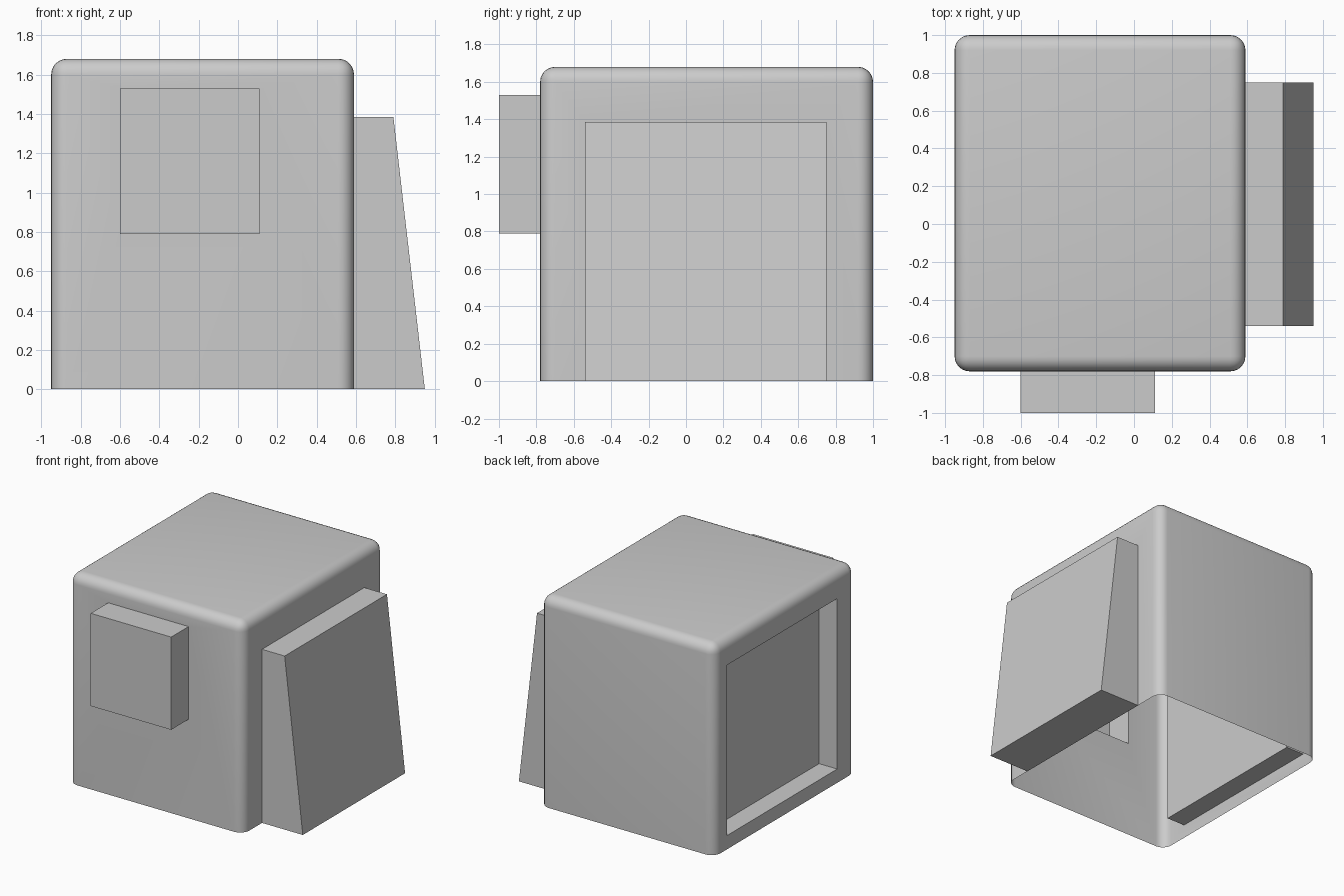
import bpy, bmesh, math
from mathutils import Vector

if "Cube" in bpy.data.objects:
    bpy.data.objects.remove(bpy.data.objects["Cube"])

LO, HI = Vector((-0.95, -0.78, 0.0)), Vector((0.59, 1.0, 1.68))


def panel(bm, direction, side, height, depth_bottom, depth_top):
    """Inset one flat wall to a rectangle and push it in or out."""
    d = Vector(direction)
    axis = 0 if d.x else 1
    other = 1 - axis
    wall = max((f for f in bm.faces if f.normal.dot(d) > 0.999),
               key=lambda f: f.calc_area())
    bmesh.ops.inset_individual(bm, faces=[wall], thickness=0.05)
    mid = wall.calc_center_median()
    for v in wall.verts:
        v.co[other] = side[v.co[other] > mid[other]]
        v.co.z = height[v.co.z > mid.z]
    cap = bmesh.ops.extrude_discrete_faces(bm, faces=[wall])["faces"][0]
    mid_z = sum(height) / 2
    for v in cap.verts:
        v.co[axis] = depth_top if v.co.z > mid_z else depth_bottom
    bm.normal_update()


# Rounded box, open underneath
bm = bmesh.new()
bmesh.ops.create_cube(bm, size=1)
for v in bm.verts:
    v.co = [HI[i] if v.co[i] > 0 else LO[i] for i in range(3)]
edges = [e for e in bm.edges if any(v.co.z > 1 for v in e.verts)]
bmesh.ops.bevel(bm, geom=edges, offset=0.08, segments=6, profile=0.5,
                affect='EDGES', clamp_overlap=True)
bm.normal_update()
bottom = [f for f in bm.faces if f.normal.z < -0.99]
bmesh.ops.delete(bm, geom=bottom, context='FACES')

# Front block, sloping side hood, recess in the left wall
panel(bm, (0, -1, 0), (-0.60, 0.11), (0.79, 1.53), -1.0, -1.0)
panel(bm, (1, 0, 0), (-0.54, 0.75), (0.0, 1.385), 0.95, 0.79)
panel(bm, (-1, 0, 0), (-0.55, 0.84), (0.11, 1.47), -0.79, -0.79)

# Remove the empty strip where the hood meets the floor
flat = [f for f in bm.faces if f.calc_area() < 1e-6]
bmesh.ops.delete(bm, geom=flat, context='FACES')

mesh = bpy.data.meshes.new("casing")
bm.to_mesh(mesh)
bm.free()
casing = bpy.data.objects.new("casing", mesh)
bpy.context.collection.objects.link(casing)
bpy.context.view_layer.objects.active = casing
casing.select_set(True)
bpy.ops.object.shade_smooth_by_angle(angle=math.radians(30))
